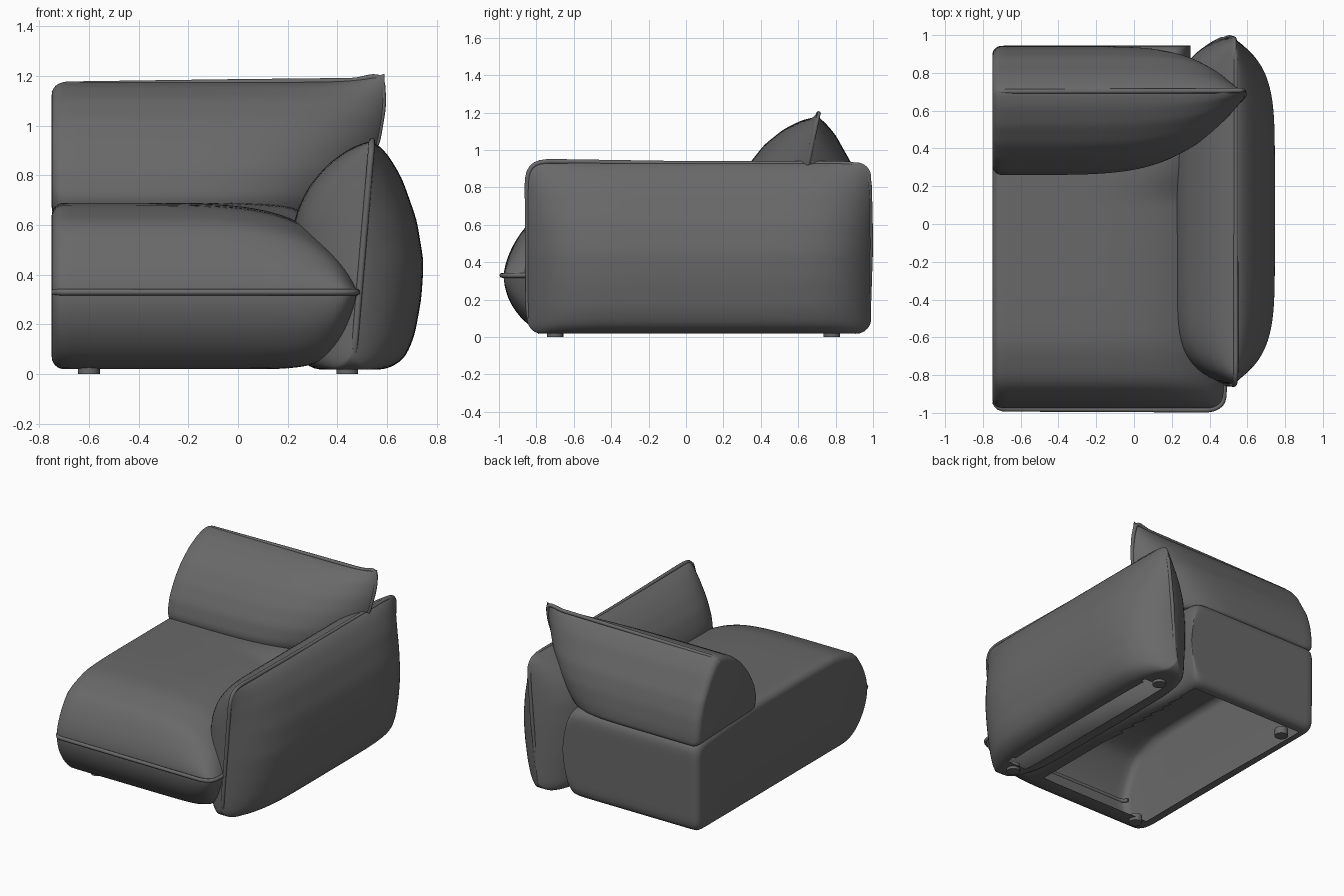
import bpy, bmesh, math
from mathutils import Vector

cube = bpy.data.objects.get("Cube")
if cube:
    bpy.data.objects.remove(cube)


def material(name, color):
    m = bpy.data.materials.new(name)
    m.use_nodes = True
    m.diffuse_color = (*color, 1)
    m.node_tree.nodes["Principled BSDF"].inputs["Base Color"].default_value = (*color, 1)
    return m


FABRIC = material("charcoal fabric", (0.14, 0.14, 0.14))


def smoothstep(v):
    v = min(1, max(0, v))
    return v * v * (3 - 2 * v)


def lerp(a, b, t):
    return a + (b - a) * t


def inset(d, r):
    """How far a rounded edge of radius r pulls in at distance d from its end."""
    return r - math.sqrt(max(0, r * r - (r - d) ** 2)) if d < r else 0


def resample(points, count, closed=True, passes=3):
    """Evenly spaced, softened copy of a polyline."""
    pts = [Vector(p) for p in points]
    if closed:
        pts.append(pts[0])
    lengths = [(b - a).length for a, b in zip(pts, pts[1:])]
    total = sum(lengths)
    out = []
    for i in range(count):
        d = total * i / (count if closed else count - 1)
        k = 0
        while k < len(lengths) - 1 and d > lengths[k]:
            d -= lengths[k]
            k += 1
        out.append(pts[k].lerp(pts[k + 1], min(1, d / lengths[k])))
    for _ in range(passes):
        new = [(out[i - 1] + 2 * p + out[(i + 1) % count]) / 4 for i, p in enumerate(out)]
        if not closed:
            new[0], new[-1] = out[0], out[-1]
        out = new
    return out


def loft(name, rings, cap=False, hole=None):
    """Skin a list of rings; hole is an open rectangle on the underside."""
    bm = bmesh.new()
    grid = [[bm.verts.new(p) for p in ring] for ring in rings]
    n = len(grid[0])
    for a, b in zip(grid, grid[1:]):
        for i in range(n):
            j = (i + 1) % n
            bm.faces.new((a[i], a[j], b[j], b[i]))
    if cap:
        bm.faces.new(grid[0])
    bmesh.ops.remove_doubles(bm, verts=bm.verts, dist=0.0005)
    bmesh.ops.recalc_face_normals(bm, faces=bm.faces)
    if hole:
        x0, x1, y0, y1 = hole
        under = []
        for f in bm.faces:
            c = f.calc_center_median()
            if c.z < 0.045 and x0 < c.x < x1 and y0 < c.y < y1:
                under.append(f)
        bmesh.ops.delete(bm, geom=under, context="FACES")
    mesh = bpy.data.meshes.new(name)
    bm.to_mesh(mesh)
    bm.free()
    obj = bpy.data.objects.new(name, mesh)
    bpy.context.collection.objects.link(obj)
    finish(obj)


def finish(obj):
    obj.data.materials.append(FABRIC)
    bpy.ops.object.select_all(action="DESELECT")
    obj.select_set(True)
    bpy.context.view_layer.objects.active = obj
    bpy.ops.object.shade_smooth_by_angle(angle=math.radians(40))


def piping(name, points, count=90, radius=0.013):
    curve = bpy.data.curves.new(name, "CURVE")
    curve.dimensions = "3D"
    curve.bevel_depth = radius
    curve.bevel_resolution = 2
    curve.use_fill_caps = True
    spline = curve.splines.new("POLY")
    spline.points.add(count - 1)
    for sp, p in zip(spline.points, resample(points, count, False, 2)):
        sp.co = (*p, 1)
    curve.materials.append(FABRIC)
    bpy.context.collection.objects.link(bpy.data.objects.new(name, curve))


# Cushions cut flat on the right side and pinched to a seam on the left
CUT_X = -0.75
EDGE = 0.05
STATIONS = [0, 0.002, 0.007, 0.015, 0.028, 0.042]
STEPS = 44


def cut_pillow(name, profile, reach, pinch, hole=None):
    outline = resample(profile, 130)
    ys, zs = [p.x for p in outline], [p.y for p in outline]
    cy, cz = (min(ys) + max(ys)) / 2, (min(zs) + max(zs)) / 2
    hy, hz = max(ys) - cy, max(zs) - cz
    rings = []
    for d in STATIONS:
        e = inset(d, EDGE)
        rings.append([(CUT_X + d, cy + (p.x - cy) * (1 - e / hy),
                       cz + (p.y - cz) * (1 - e / hz)) for p in outline])
    for i in range(2, STEPS + 1):
        t = math.sin(i / STEPS * math.pi / 2)
        rings.append([(lerp(CUT_X, reach(p.x, p.y), t), *pinch(p.x, p.y, t)) for p in outline])
    loft(name, rings, True, hole)


# Seat
SEAM_Z = 0.33


def seat_reach(y, z):
    return lerp(0.48, 0.30, smoothstep((y + 0.1) / 0.9))


def seat_pinch(y, z, t):
    back = smoothstep((y - 0.1) / 0.7)
    n, e = (6, 0.75) if z > SEAM_Z else (16, 0.8)
    k = max(0, 1 - t ** lerp(n, 40, back)) ** e
    if y < 0:
        y *= 1 - inset((1 - t) * 1.22, 0.08)
    return y, SEAM_Z + (z - SEAM_Z) * k


cut_pillow("seat", [(0.94, 0.02), (0.945, 0.64), (0.7, 0.665), (0.3, 0.69), (-0.4, 0.69),
                    (-0.65, 0.68), (-0.85, 0.61), (-0.94, 0.47), (-0.985, SEAM_Z),
                    (-0.95, 0.19), (-0.86, 0.07), (-0.76, 0.02)],
           seat_reach, seat_pinch, hole=(-0.66, 0.2, -0.65, 0.85))
piping("seat_piping", [(-0.74, -0.94, SEAM_Z), (-0.72, -0.98, SEAM_Z), (0.42, -0.985, SEAM_Z),
                       (0.475, -0.95, SEAM_Z), (0.48, -0.85, SEAM_Z), (0.47, -0.2, SEAM_Z)])


# Back cushion
def back_seam(z):
    return 0.65 + (z - 0.92) * 0.21


def back_reach(y, z):
    return 0.59 - 0.85 * max(0, 1.1 - z) ** 2


def back_pinch(y, z, t):
    s = back_seam(z)
    n, e = (5, 0.9) if y < s else (9, 0.8)
    k = max(0, 1 - t ** n) ** e
    lift = 0.035 * t ** 14 * smoothstep((z - 0.9) / 0.25)
    return s + (y - s) * k, z + lift


cut_pillow("back_cushion", [(0.705, 1.18), (0.62, 1.16), (0.52, 1.11), (0.42, 1.03), (0.34, 0.93),
                            (0.28, 0.82), (0.255, 0.71), (0.28, 0.64), (0.94, 0.62),
                            (0.94, 0.7), (0.925, 0.81), (0.89, 0.92), (0.85, 0.99),
                            (0.8, 1.08), (0.75, 1.14)], back_reach, back_pinch)
piping("back_cushion_piping", [(x, back_seam(z), z) for x, z in
                               [(-0.74, 1.13), (-0.72, 1.165), (0, 1.175), (0.48, 1.18),
                                (0.55, 1.2), (0.58, 1.195), (0.585, 1.08), (0.56, 0.93),
                                (0.42, 0.68)]])


# Arm, pinched to its seam at both ends
def arm_seam(z):
    return 0.46 + 0.085 * z


ARM_Y, ARM_HALF, ARM_MID, ARM_TALL = 0.07, 0.92, 0.48, 0.46
arm_outline = resample([(0.54, 0.945), (0.6, 0.89), (0.66, 0.79), (0.72, 0.62), (0.748, 0.45),
                        (0.738, 0.3), (0.71, 0.15), (0.67, 0.06), (0.6, 0.018), (0.3, 0.018),
                        (0.25, 0.06), (0.22, 0.3), (0.215, 0.5), (0.23, 0.64), (0.28, 0.75),
                        (0.36, 0.845), (0.45, 0.91)], 110)
arm_rings = []
for i in range(-30, 31):
    t = math.sin(i / 30 * math.pi / 2)
    tight = 1 - inset((1 - abs(t)) * ARM_HALF, 0.08) / ARM_TALL
    ring = []
    for p in arm_outline:
        s = arm_seam(p.y)
        n = 6 if p.x > s else 8
        k = max(0, 1 - abs(t) ** n) ** 0.85
        ring.append((s + (p.x - s) * k, ARM_Y + ARM_HALF * t,
                     ARM_MID + (p.y - ARM_MID) * tight))
    arm_rings.append(ring)
loft("arm", arm_rings, hole=(0.38, 0.53, -0.65, 0.75))
piping("arm_piping", [(arm_seam(z), y, z) for y, z in
                      [(-0.78, 0.028), (-0.825, 0.05), (-0.845, 0.12), (-0.85, 0.86),
                       (-0.83, 0.92), (-0.77, 0.94), (0, 0.928), (0.88, 0.928), (0.95, 0.91),
                       (0.98, 0.85), (0.988, 0.5), (0.975, 0.12), (0.95, 0.05), (0.9, 0.028)]], 120)

# Feet
for side, x in (("right", -0.6), ("left", 0.44)):
    for end, y in (("front", -0.7), ("back", 0.78)):
        bpy.ops.mesh.primitive_cylinder_add(vertices=20, radius=0.044, depth=0.05,
                                            location=(x, y, 0.025))
        foot = bpy.context.object
        foot.name = f"{end}_{side}_foot"
        finish(foot)
